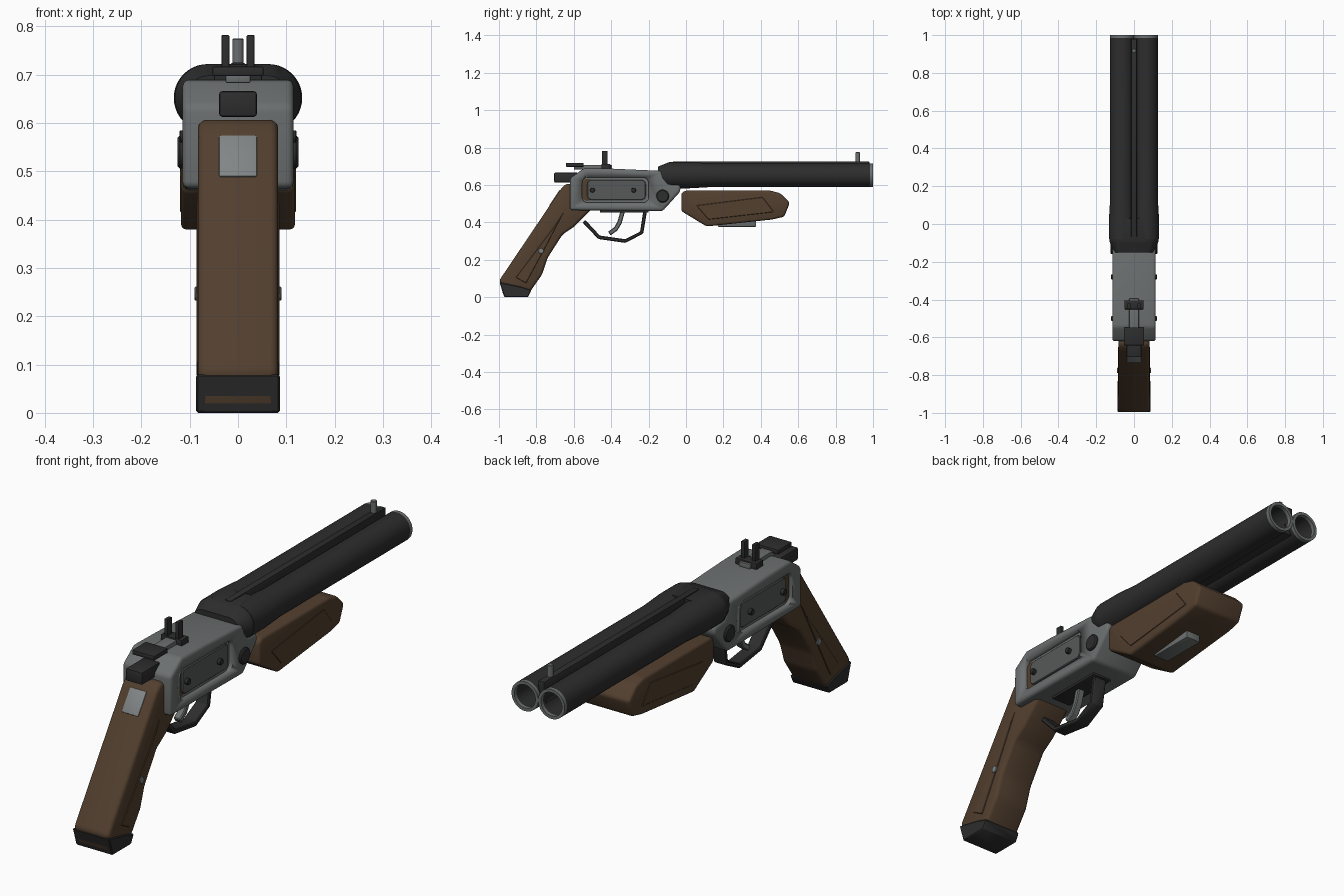
import bpy, bmesh, math
from mathutils import Matrix, Vector

cube = bpy.data.objects.get("Cube")
if cube:
    bpy.data.objects.remove(cube, do_unlink=True)


def material(name, r, g, b):
    m = bpy.data.materials.new(name)
    m.use_nodes = True
    m.diffuse_color = (r, g, b, 1)
    bsdf = next(n for n in m.node_tree.nodes if n.type == 'BSDF_PRINCIPLED')
    bsdf.inputs["Base Color"].default_value = (r, g, b, 1)
    bsdf.inputs["Roughness"].default_value = 0.6
    return m


WOOD = material("brown wood", 0.085, 0.05, 0.028)
DARK = material("dark steel", 0.026, 0.026, 0.027)
STEEL = material("grey steel", 0.15, 0.16, 0.16)
PLATE = material("side plate grey", 0.095, 0.1, 0.1)
LIGHT = material("light steel", 0.22, 0.235, 0.235)


def finish(name, bm, mats, bevel=0.0, seg=2):
    """Bevel the sharp edges, then smooth by angle."""
    bmesh.ops.recalc_face_normals(bm, faces=bm.faces)
    if bevel:
        edges = [e for e in bm.edges if e.calc_face_angle(0) > 0.2]
        bmesh.ops.bevel(bm, geom=edges, offset=bevel, segments=seg,
                        affect='EDGES', profile=0.5, clamp_overlap=True)
    mesh = bpy.data.meshes.new(name)
    bm.to_mesh(mesh)
    bm.free()
    for m in mats if isinstance(mats, tuple) else (mats,):
        mesh.materials.append(m)
    ob = bpy.data.objects.new(name, mesh)
    bpy.context.collection.objects.link(ob)
    bpy.ops.object.select_all(action='DESELECT')
    ob.select_set(True)
    bpy.context.view_layer.objects.active = ob
    bpy.ops.object.shade_smooth_by_angle(angle=math.radians(35))
    return ob


def prism(name, outline, x0, x1, mat, bevel=0.0, seg=2):
    """Extrude a side outline (y, z) from x0 to x1."""
    bm = bmesh.new()
    face = bm.faces.new([bm.verts.new((x0, y, z)) for y, z in outline])
    ext = bmesh.ops.extrude_face_region(bm, geom=[face])["geom"]
    bmesh.ops.translate(bm, vec=(x1 - x0, 0, 0),
                        verts=[v for v in ext if isinstance(v, bmesh.types.BMVert)])
    return finish(name, bm, mat, bevel, seg)


def box(name, x, y, z, mat, bevel=0.0):
    return prism(name, [(y[0], z[0]), (y[1], z[0]), (y[1], z[1]), (y[0], z[1])],
                 x[0], x[1], mat, bevel)


def rounded(y, z, r):
    """Rounded rectangle outline."""
    pts = []
    for k, (cy, cz) in enumerate([(y[1] - r, z[1] - r), (y[0] + r, z[1] - r),
                                  (y[0] + r, z[0] + r), (y[1] - r, z[0] + r)]):
        for i in range(5):
            a = math.radians(90 * k + 22.5 * i)
            pts.append((cy + r * math.cos(a), cz + r * math.sin(a)))
    return pts


def pin(name, y, z, r, x0, x1, mat, n=20):
    ring = [(y + r * math.cos(2 * math.pi * i / n), z + r * math.sin(2 * math.pi * i / n))
            for i in range(n)]
    return prism(name, ring, x0, x1, mat, min(r * 0.2, 0.005), 1)


def lathe(name, profile, cx, cz, mats, n=40, rule=None):
    """Turn (radius, y) points around a line along y."""
    bm = bmesh.new()
    verts = [bm.verts.new((r, y, 0)) for r, y in profile]
    edges = [bm.edges.new(p) for p in zip(verts, verts[1:])]
    bmesh.ops.spin(bm, geom=verts + edges, cent=(0, 0, 0), axis=(0, 1, 0),
                   angle=2 * math.pi, steps=n, use_duplicate=False)
    bmesh.ops.remove_doubles(bm, verts=bm.verts, dist=0.0002)
    bmesh.ops.translate(bm, vec=(cx, 0, cz), verts=bm.verts)
    if rule:
        for f in bm.faces:
            f.material_index = rule(f.calc_center_median())
    return finish(name, bm, mats)


def strip(name, path, t, w, mat, bevel=0.004):
    """Bent flat bar that follows a side path (y, z)."""
    left, right = [], []
    pts = [Vector(p) for p in path]
    for i, p in enumerate(pts):
        d = (pts[min(i + 1, len(pts) - 1)] - pts[max(i - 1, 0)]).normalized()
        n = Vector((-d.y, d.x)) * t / 2
        left.append(tuple(p + n))
        right.append(tuple(p - n))
    return prism(name, left + right[::-1], -w, w, mat, bevel, 1)


SIDES = (("left", 1), ("right", -1))
AXIS_Z, BARREL_X = 0.652, 0.063

# Barrels, open at the muzzle, with a bright rim
for side, s in SIDES:
    lathe(side + "_barrel",
          [(0, -0.08), (0.07, -0.08), (0.07, 0.02), (0.063, 0.14), (0.063, 0.985),
           (0.063, 1.0), (0.05, 1.0), (0.05, 0.985), (0.05, 0.6), (0, 0.6)],
          s * BARREL_X, AXIS_Z, (DARK, STEEL), rule=lambda c: int(c.y > 0.986))

# Breech block joining both barrels
bm = bmesh.new()
for y, r in ((-0.15, 0.046), (-0.105, 0.05), (-0.1, 0.066), (-0.09, 0.07), (0.03, 0.068)):
    for s in (1, -1):
        for i in range(32):
            a = 2 * math.pi * i / 32
            bm.verts.new((s * 0.061 + r * math.cos(a), y, AXIS_Z + r * math.sin(a)))
res = bmesh.ops.convex_hull(bm, input=bm.verts)
bmesh.ops.delete(bm, geom=list({g for g in res["geom_interior"]
                                if isinstance(g, bmesh.types.BMVert)}), context='VERTS')
finish("breech_block", bm, DARK)

# Ribs and bead sight
box("top_rib", (-0.015, 0.015), (-0.07, 0.98), (0.66, 0.725), DARK, 0.004)
box("lower_rib", (-0.018, 0.018), (-0.05, 0.97), (0.605, 0.65), DARK, 0.004)
bm = bmesh.new()
bmesh.ops.create_cone(bm, cap_ends=True, segments=16, radius1=0.012, radius2=0.012,
                      depth=0.06, matrix=Matrix.Translation((0, 0.918, 0.745)))
finish("bead_sight", bm, STEEL, 0.002, 1)

# Receiver with a shallow pocket on each side
receiver = prism("receiver",
                 [(-0.62, 0.465), (-0.62, 0.635), (-0.545, 0.69), (-0.4, 0.687),
                  (-0.13, 0.675), (-0.095, 0.605), (-0.03, 0.6), (-0.03, 0.565),
                  (-0.125, 0.46)], -0.115, 0.115, STEEL, 0.014, 3)
for side, s in SIDES:
    cutter = prism("pocket_cutter", rounded((-0.555, -0.2), (0.505, 0.64), 0.03),
                   s * 0.097, s * 0.15, STEEL)
    cutter.hide_render = True
    bpy.context.view_layer.objects.active = receiver
    mod = receiver.modifiers.new("pocket", 'BOOLEAN')
    mod.operation, mod.solver, mod.object = 'DIFFERENCE', 'EXACT', cutter
    bpy.ops.object.modifier_apply(modifier=mod.name)
    bpy.data.objects.remove(cutter, do_unlink=True)

    # Side plate, wood inlay, screws and hinge pin
    prism(side + "_side_plate", rounded((-0.528, -0.215), (0.52, 0.627), 0.022),
          s * 0.09, s * 0.106, PLATE, 0.003, 1)
    prism(side + "_pocket_inlay", rounded((-0.555, -0.5), (0.515, 0.632), 0.025),
          s * 0.09, s * 0.1, WOOD)
    for label, y in (("rear", -0.5), ("front", -0.28)):
        pin(f"{side}_{label}_screw", y, 0.572, 0.013, s * 0.09, s * 0.121, DARK)
    pin(side + "_hinge_pin", -0.125, 0.54, 0.035, s * 0.1, s * 0.125, DARK)

# Grip, its butt cap and trim
prism("grip", [(-0.5, 0.6), (-0.64, 0.607), (-0.668, 0.58), (-0.998, 0.09),
               (-0.975, 0.006), (-0.85, 0.006), (-0.77, 0.12), (-0.74, 0.21),
               (-0.66, 0.335), (-0.6, 0.375), (-0.5, 0.475)],
      -0.083, 0.083, WOOD, 0.016, 3)
prism("butt_cap", [(-0.997, 0.08), (-0.972, 0.0), (-0.845, 0.0), (-0.826, 0.037),
                   (-0.88, 0.055)], -0.087, 0.087, DARK, 0.004, 1)
prism("grip_back_plate", [(-0.675, 0.575), (-0.732, 0.49), (-0.72, 0.482), (-0.663, 0.567)],
      -0.039, 0.039, LIGHT, 0.003)
for side, s in SIDES:
    prism(side + "_grip_panel", [(-0.91, 0.105), (-0.855, 0.075), (-0.75, 0.27),
                                 (-0.65, 0.46), (-0.71, 0.37)],
          s * 0.08, s * 0.086, WOOD, 0.002, 1)
    pin(side + "_grip_screw", -0.775, 0.247, 0.015, s * 0.08, s * 0.09, LIGHT)

# Fore-end with side panels and a latch below
prism("fore_end", [(-0.025, 0.46), (-0.025, 0.555), (-0.005, 0.57), (0.45, 0.57),
                   (0.505, 0.555), (0.555, 0.505), (0.525, 0.43), (0.46, 0.415),
                   (0.11, 0.378)], -0.118, 0.118, WOOD, 0.022, 3)
for side, s in SIDES:
    prism(side + "_fore_end_panel", [(0.055, 0.49), (0.12, 0.415), (0.47, 0.455),
                                     (0.41, 0.535)], s * 0.11, s * 0.12, WOOD, 0.002, 1)
box("fore_end_latch", (-0.035, 0.035), (0.17, 0.375), (0.376, 0.43), STEEL, 0.005)

# Trigger, guard and floor plate
strip("trigger_guard", [(-0.545, 0.405), (-0.465, 0.32), (-0.325, 0.3),
                        (-0.237, 0.345), (-0.217, 0.47)], 0.02, 0.03, DARK)
strip("trigger", [(-0.335, 0.47), (-0.355, 0.4), (-0.375, 0.365), (-0.41, 0.34)],
      0.024, 0.016, STEEL)
box("floor_plate", (-0.045, 0.045), (-0.46, -0.2), (0.452, 0.48), DARK, 0.003)

# Hammer, thumb lever and rear sight
box("hammer", (-0.039, 0.039), (-0.705, -0.58), (0.613, 0.666), DARK, 0.006)
box("thumb_lever", (-0.053, 0.053), (-0.642, -0.548), (0.697, 0.717), DARK, 0.004)
box("lever_rail", (-0.026, 0.026), (-0.6, -0.395), (0.683, 0.706), STEEL, 0.003)
box("sight_base", (-0.05, 0.05), (-0.452, -0.405), (0.68, 0.712), DARK, 0.003)
for side, s in SIDES:
    box(side + "_sight_post", (s * 0.018, s * 0.034), (-0.45, -0.42), (0.69, 0.782), DARK, 0.002)
